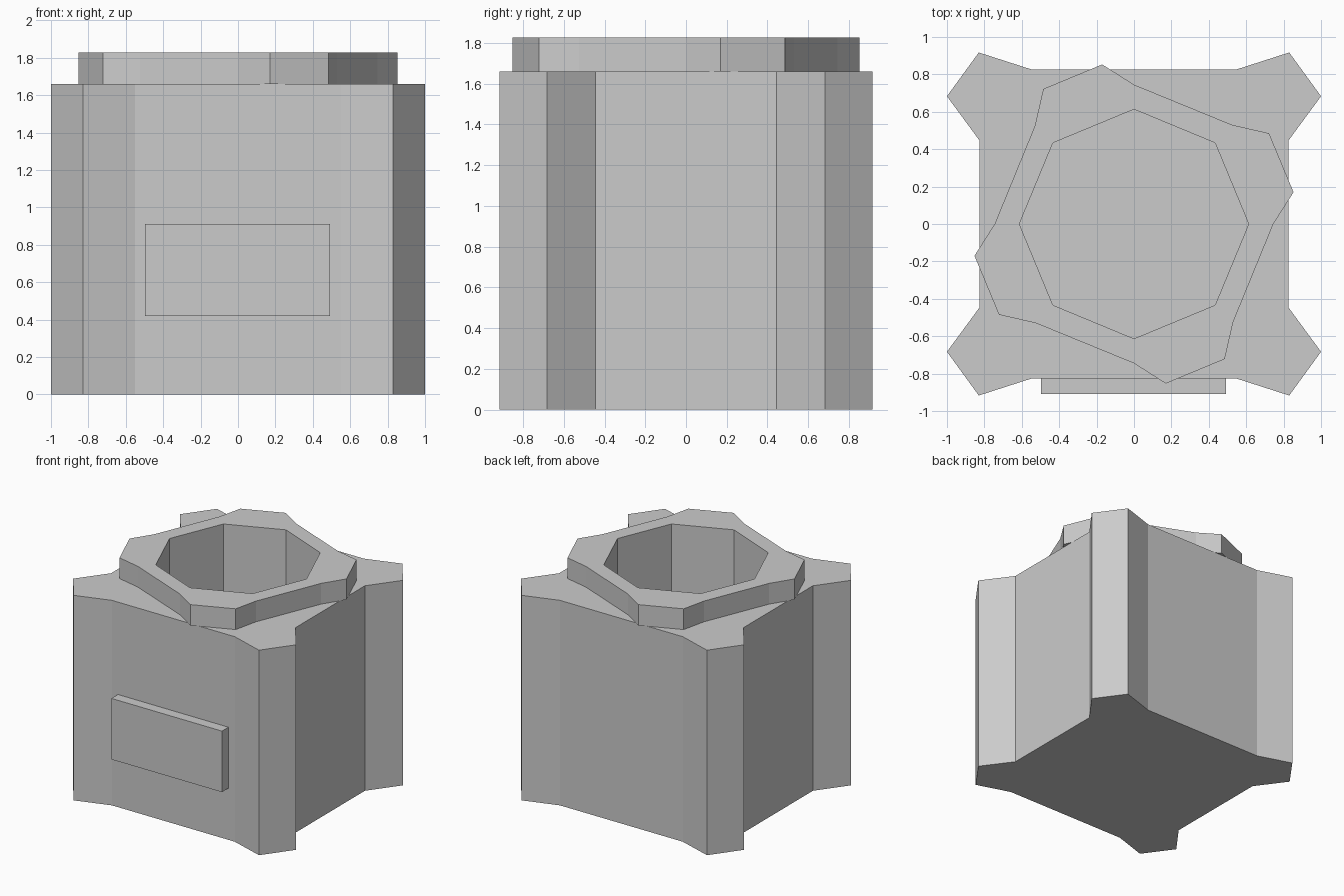
import bpy
import bmesh
import math

if "Cube" in bpy.data.objects:
    bpy.data.objects.remove(bpy.data.objects["Cube"])

grey = bpy.data.materials.new("light grey")
grey.diffuse_color = (0.6, 0.6, 0.6, 1)
grey.use_nodes = True
grey.node_tree.nodes["Principled BSDF"].inputs["Base Color"].default_value = grey.diffuse_color


def prism(name, outline, z0, z1):
    """Extrude a closed outline from z0 up to z1."""
    bm = bmesh.new()
    face = bm.faces.new([bm.verts.new((x, y, z0)) for x, y in outline])
    top = bmesh.ops.extrude_face_region(bm, geom=[face])["geom"]
    for v in top:
        if isinstance(v, bmesh.types.BMVert):
            v.co.z = z1
    bmesh.ops.recalc_face_normals(bm, faces=bm.faces)
    mesh = bpy.data.meshes.new(name)
    bm.to_mesh(mesh)
    bm.free()
    mesh.materials.append(grey)
    obj = bpy.data.objects.new(name, mesh)
    bpy.context.collection.objects.link(obj)
    return obj


def cut(obj, cutter):
    mod = obj.modifiers.new("bore", "BOOLEAN")
    mod.operation = "DIFFERENCE"
    mod.solver = "EXACT"
    mod.object = cutter


# Body: square block with a pointed flare at each corner
corner = [(0.55, 0.827), (0.83, 0.917), (1.0, 0.683), (0.825, 0.445)]
right = corner + [(x, -y) for x, y in reversed(corner)]
outline = right + [(-x, y) for x, y in reversed(right)]
body = prism("body", outline, 0, 1.66)

# Collar: one notched quarter repeated by quarter turns
quarter = [(-0.17, 0.853), (0, 0.745), (0.525, 0.53), (0.722, 0.485)]
ring = []
for i in range(4):
    ring += quarter
    quarter = [(y, -x) for x, y in quarter]
collar = prism("collar", ring, 1.66, 1.828)

# Octagonal well through the collar into the body
octagon = [(0.613 * math.cos(i * math.pi / 4), 0.613 * math.sin(i * math.pi / 4))
           for i in range(8)]
well = prism("well_cutter", octagon, 0.17, 2.1)
well.hide_render = True
well.hide_viewport = True
for part in (body, collar):
    cut(part, well)

# Raised plate on the front
prism("front_plate", [(-0.497, -0.91), (0.493, -0.91), (0.493, -0.82), (-0.497, -0.82)],
      0.418, 0.912)
